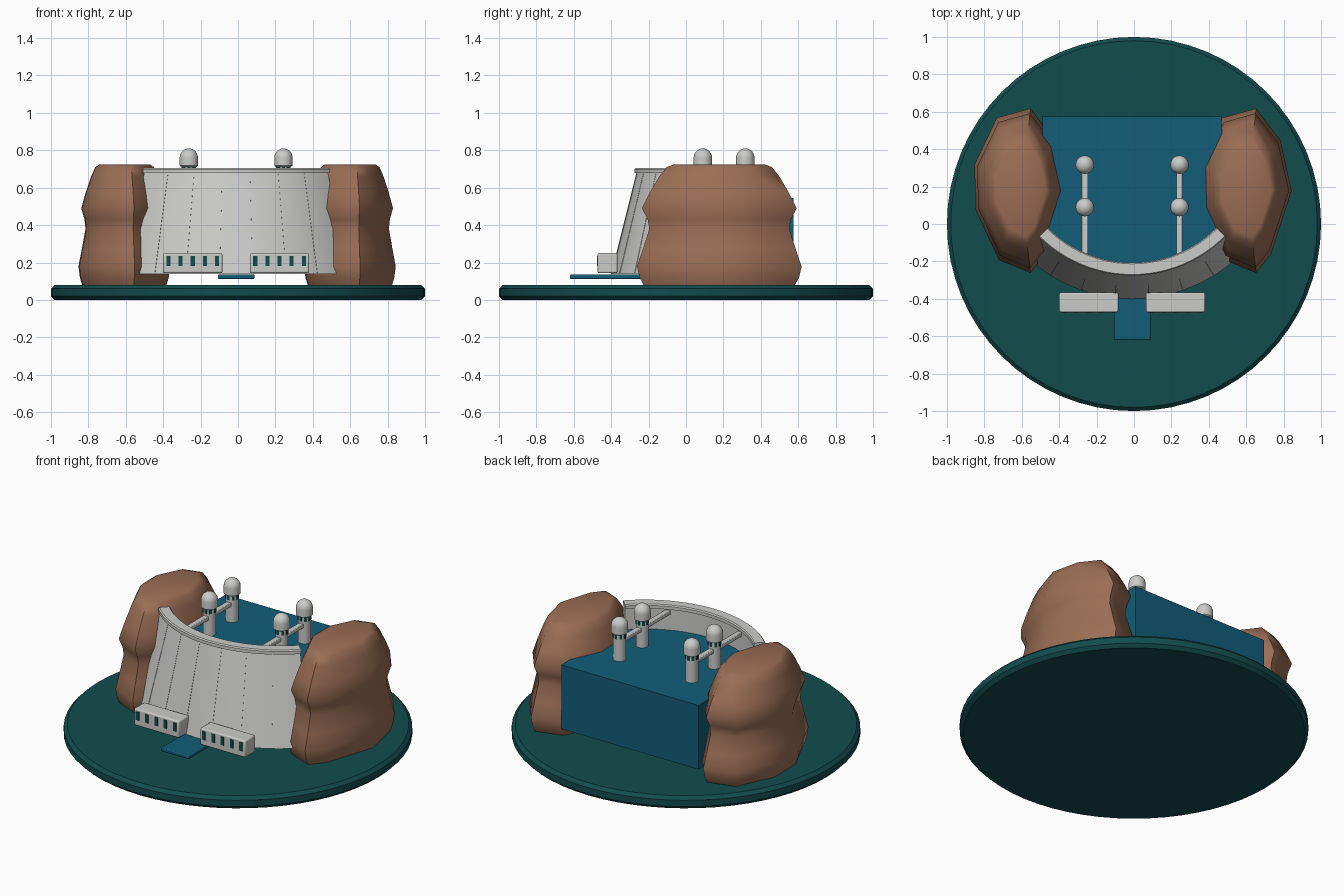
import bpy, bmesh, math
from mathutils import Vector

old = bpy.data.objects.get("Cube")
if old:
    bpy.data.objects.remove(old)


def material(name, rgb):
    m = bpy.data.materials.new(name)
    m.use_nodes = True
    m.diffuse_color = (*rgb, 1)
    m.node_tree.nodes["Principled BSDF"].inputs["Base Color"].default_value = (*rgb, 1)
    return m


TEAL = material("deep_teal", (0.006, 0.072, 0.075))
BLUE = material("water_blue", (0.006, 0.11, 0.19))
BROWN = material("rock_brown", (0.33, 0.157, 0.092))
GREY = material("concrete_grey", (0.6, 0.6, 0.59))

CX, CY = -0.01, 0.43      # centre of the dam's arc
HALF = math.radians(45)   # half of the dam's arc


def finish(name, bm, mat, angle=30, bevel=0):
    bmesh.ops.recalc_face_normals(bm, faces=bm.faces)
    mesh = bpy.data.meshes.new(name)
    bm.to_mesh(mesh)
    bm.free()
    mesh.materials.append(mat)
    ob = bpy.data.objects.new(name, mesh)
    bpy.context.collection.objects.link(ob)
    bpy.ops.object.select_all(action="DESELECT")
    ob.select_set(True)
    bpy.context.view_layer.objects.active = ob
    if bevel:
        mod = ob.modifiers.new("soft_edges", "BEVEL")
        mod.width, mod.segments = bevel, 2
    bpy.ops.object.shade_smooth_by_angle(angle=math.radians(angle))
    return ob


def loft(name, rings, mat, angle=30, closed=False):
    """Skin equal-length rings; cap the ends unless the loft is closed."""
    bm = bmesh.new()
    loops = [[bm.verts.new(p) for p in ring] for ring in rings]
    n = len(loops[0])
    for a, b in zip(loops, loops[1:]):
        for i in range(n):
            j = (i + 1) % n
            bm.faces.new((a[i], a[j], b[j], b[i]))
    bm.faces.new(loops[0])
    bm.faces.new(loops[-1])
    return finish(name, bm, mat, angle)


def circle(x, y, z, r, n):
    return [(x + r * math.cos(math.tau * i / n), y + r * math.sin(math.tau * i / n), z)
            for i in range(n)]


def lathe(name, x, y, profile, mat, n=24, angle=40):
    return loft(name, [circle(x, y, z, r, n) for r, z in profile], mat, angle)


def box(name, lo, hi, mat, bevel=0):
    bm = bmesh.new()
    bmesh.ops.create_cube(bm, size=1)
    lo, hi = Vector(lo), Vector(hi)
    for v in bm.verts:
        v.co = (lo + hi) / 2 + v.co * (hi - lo)
    return finish(name, bm, mat, bevel=bevel)


def on_arc(a, r, z):
    return (CX + r * math.sin(a), CY - r * math.cos(a), z)


def arc_sweep(name, section, mat, start=-HALF, end=HALF, steps=24):
    """Sweep a (radius, height) section round the dam's arc."""
    angles = [start + (end - start) * i / steps for i in range(steps + 1)]
    return loft(name, [[on_arc(a, r, z) for r, z in section] for a in angles], mat)


# Round base
lathe("base", 0, 0, [(0.98, 0), (1, 0.02), (1, 0.06), (0.98, 0.08)], TEAL, 64, 20)

# Curved dam wall, its crest and the seams down its face
arc_sweep("dam_wall", [(0.645, 0.14), (0.83, 0.14), (0.695, 0.68), (0.645, 0.68)], GREY)
arc_sweep("dam_crest", [(0.637, 0.678), (0.706, 0.678), (0.706, 0.698),
                        (0.7, 0.705), (0.643, 0.705), (0.637, 0.698)], GREY)
for k in range(6):
    a = math.radians(12.7) * (k - 2.5)
    arc_sweep(f"wall_seam_{k + 1}", [(0.8, 0.145), (0.831, 0.145), (0.697, 0.677), (0.67, 0.677)],
              GREY, a - 0.004, a + 0.004, 1)

# Reservoir, its front edge held inside the wall
outline = [on_arc(-HALF + 2 * HALF * i / 24, 0.66, 0) for i in range(25)]
outline += [(CX + 0.48, 0.0, 0), (CX + 0.48, 0.575, 0), (CX - 0.48, 0.575, 0), (CX - 0.48, 0.0, 0)]
loft("reservoir", [[(x, y, z) for x, y, _ in outline] for z in (0.14, 0.545)], BLUE)

# Outflow channel
box("outflow", (CX - 0.098, -0.62, 0.112), (CX + 0.098, -0.2, 0.136), BLUE, 0.006)

# Rocky banks: one outline scaled at several heights, used on both sides
ROCK = [(0.05, 0.44), (0.18, 0.27), (0.24, 0.0), (0.13, -0.34), (0.05, -0.44),
        (-0.12, -0.37), (-0.245, -0.1), (-0.25, 0.14), (-0.13, 0.39)]
LEVELS = [(0.08, 0.92), (0.12, 0.97), (0.18, 1.0), (0.27, 0.93), (0.38, 0.85),
          (0.43, 0.87), (0.49, 0.94), (0.57, 0.85), (0.66, 0.73), (0.71, 0.64), (0.725, 0.55)]
for side, x in (("left", 0.603), ("right", -0.603)):
    loft(f"{side}_rock", [[(x + px * s, 0.178 + py * s, z) for px, py in ROCK]
                          for z, s in LEVELS], BROWN, 60)

# Powerhouses with a row of windows
for side, s in (("left", 1), ("right", -1)):
    x = CX + s * 0.232
    box(f"{side}_powerhouse", (x - 0.158, -0.472, 0.143), (x + 0.158, -0.367, 0.25), GREY, 0.008)
    for k in range(5):
        wx = x + (k - 2) * 0.065
        box(f"{side}_window_{k + 1}", (wx - 0.011, -0.476, 0.182), (wx + 0.011, -0.469, 0.235), TEAL)

# Intake towers with domed caps, slots and a footbridge to the crest
dome = [(0.049 * math.cos(t), 0.76 + 0.05 * math.sin(t))
        for t in (math.pi / 2 * i / 7 for i in range(7))] + [(0.004, 0.81)]
for side, s in (("left", 1), ("right", -1)):
    x = CX + s * 0.253
    for place, y in (("front", 0.09), ("back", 0.317)):
        name = f"{side}_{place}_tower"
        lathe(name, x, y, [(0.037, 0.3), (0.037, 0.72)], GREY)
        lathe(name + "_cap", x, y, [(0.04, 0.712), (0.049, 0.718)] + dome, GREY)
        for k in range(8):
            t = math.tau * k / 8
            slot = box(f"{name}_slot_{k + 1}", (0.032, -0.008, 0.685), (0.039, 0.008, 0.713), TEAL)
            slot.location = (x, y, 0)
            slot.rotation_euler.z = t
    box(f"{side}_footbridge", (x - 0.017, -0.19, 0.645), (x + 0.017, 0.317, 0.67), GREY, 0.004)
